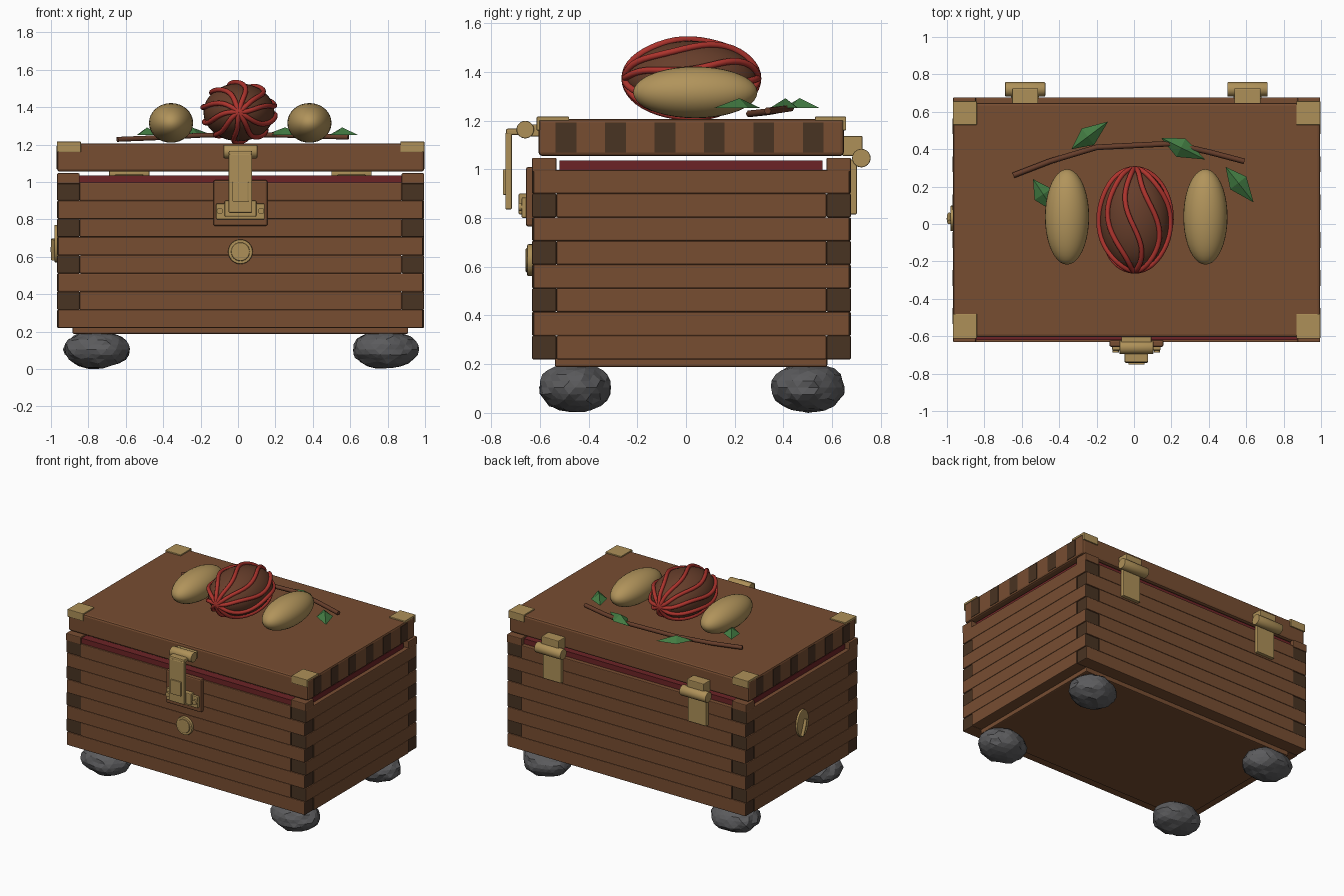
import bpy, bmesh, math, random
from mathutils import Vector, Matrix

if "Cube" in bpy.data.objects:
    bpy.data.objects.remove(bpy.data.objects["Cube"])

random.seed(4)


def mat(name, r, g, b):
    m = bpy.data.materials.new(name)
    m.diffuse_color = (r, g, b, 1)
    m.use_nodes = True
    m.node_tree.nodes["Principled BSDF"].inputs["Base Color"].default_value = m.diffuse_color
    return m


WOOD = mat("warm wood", 0.185, 0.075, 0.031)
END = mat("dark end grain", 0.066, 0.033, 0.016)
GOLD = mat("brass", 0.42, 0.28, 0.098)
TAN = mat("tan shell", 0.44, 0.295, 0.105)
NUT = mat("nut brown", 0.135, 0.048, 0.024)
RED = mat("bright red", 0.42, 0.034, 0.026)
LINER = mat("deep red", 0.15, 0.017, 0.019)
GREEN = mat("leaf green", 0.055, 0.20, 0.055)
ROCK = mat("grey stone", 0.105, 0.105, 0.11)


def finish(name, bm, mats, smooth=False):
    me = bpy.data.meshes.new(name)
    bm.to_mesh(me)
    bm.free()
    for m in mats:
        me.materials.append(m)
    if smooth:
        for p in me.polygons:
            p.use_smooth = True
    ob = bpy.data.objects.new(name, me)
    bpy.context.collection.objects.link(ob)
    return ob


def box(name, x, y, z, m, bevel=0.0, ends=None):
    """Box from (min, max) pairs; ends = axis whose end faces show end grain."""
    bm = bmesh.new()
    bmesh.ops.create_cube(bm, size=1)
    for v in bm.verts:
        v.co = Vector([(r[0] + r[1]) / 2 + c * (r[1] - r[0]) for c, r in zip(v.co, (x, y, z))])
    bm.normal_update()
    if ends is not None:
        for f in bm.faces:
            f.material_index = int(abs(f.normal[ends]) > 0.9)
    ob = finish(name, bm, [m, END] if ends is not None else [m])
    if bevel:
        b = ob.modifiers.new("Bevel", 'BEVEL')
        b.width, b.segments = bevel, 2
    return ob


def cyl(name, centre, r, length, axis, m, squash=1.0, bevel=0.0):
    """Smooth-sided cylinder along a world axis."""
    bm = bmesh.new()
    bmesh.ops.create_cone(bm, cap_ends=True, segments=24, radius1=r, radius2=r, depth=length)
    bmesh.ops.scale(bm, vec=(1, squash, 1), verts=bm.verts)
    turn = {'x': Matrix.Rotation(math.pi / 2, 3, 'Y'), 'y': Matrix.Rotation(math.pi / 2, 3, 'X')}[axis]
    bmesh.ops.transform(bm, matrix=turn.to_4x4(), verts=bm.verts)
    bmesh.ops.translate(bm, vec=centre, verts=bm.verts)
    for f in bm.faces:
        f.smooth = len(f.verts) == 4
    ob = finish(name, bm, [m])
    if bevel:
        b = ob.modifiers.new("Bevel", 'BEVEL')
        b.width, b.segments = bevel, 2
    return ob


def ellipsoid(name, centre, radii, m):
    bm = bmesh.new()
    bmesh.ops.create_uvsphere(bm, u_segments=32, v_segments=20, radius=1)
    for v in bm.verts:
        v.co = Vector([c + r * k for c, r, k in zip(centre, radii, (v.co.x, v.co.z, v.co.y))])
    bmesh.ops.recalc_face_normals(bm, faces=bm.faces)
    return finish(name, bm, [m], True)


def tube(name, pts, r, m, res=3):
    cu = bpy.data.curves.new(name, 'CURVE')
    cu.dimensions = '3D'
    cu.bevel_depth, cu.bevel_resolution, cu.use_fill_caps = r, res, True
    sp = cu.splines.new('POLY')
    sp.points.add(len(pts) - 1)
    for p, c in zip(sp.points, pts):
        p.co = (*c, 1)
    cu.materials.append(m)
    ob = bpy.data.objects.new(name, cu)
    bpy.context.collection.objects.link(ob)
    bpy.ops.object.select_all(action='DESELECT')
    bpy.context.view_layer.objects.active = ob
    ob.select_set(True)
    bpy.ops.object.convert(target='MESH')
    return bpy.context.object


# Chest walls: stacked boards with box joints
X0, X1, Y0, Y1, Z0, H = -0.967, 0.995, -0.632, 0.677, 0.22, 0.0972
TX, TY = 0.12, 0.10
for k in range(8):
    z = (Z0 + k * H, Z0 + (k + 1) * H)
    long_x = k % 2 == 0
    e = 0.006
    for y in ((Y0, Y0 + TY), (Y1 - TY, Y1)):
        x = (X0 + e, X1 - e) if long_x else (X0 + TX, X1 - TX)
        box("long_board", x, y, z, WOOD, 0.005, 0)
    for x in ((X0, X0 + TX), (X1 - TX, X1)):
        y = (Y0 + TY, Y1 - TY) if long_x else (Y0 + e, Y1 - e)
        box("side_board", x, y, z, WOOD, 0.005, 1)
for x in ((X0, X0 + TX), (X1 - TX, X1)):
    for y in ((Y0, Y0 + TY), (Y1 - TY, Y1)):
        box("corner_block", x, y, (0.99, 1.047), WOOD, 0.005)
box("base_panel", (-0.885, 0.91), (-0.538, 0.58), (0.188, 0.24), WOOD, 0.008)

# Red liner rim on top of the walls
for y in ((Y0 + 0.012, Y0 + 0.07), (Y1 - 0.09, Y1 - 0.03)):
    box("liner_long", (X0 + TX, X1 - TX), y, (0.99, 1.036), LINER)
for x in ((X0 + 0.03, X0 + 0.09), (X1 - 0.09, X1 - 0.03)):
    box("liner_side", x, (-0.52, 0.56), (0.99, 1.036), LINER)

# Lid with finger-joint ends and brass corners
box("lid", (X0, X1), (-0.605, 0.648), (1.055, 1.207), WOOD, 0.014)
for i in range(6):
    y = -0.535 + i * 0.203
    for x in (X0, X1):
        box("lid_joint", (x - 0.003, x + 0.003), (y, y + 0.085), (1.07, 1.193), END)
for x in ((X0 - 0.001, -0.84), (0.868, X1 + 0.001)):
    for y, lip in (((-0.61, -0.48), (-0.613, -0.60)), ((0.53, 0.655), (0.643, 0.657))):
        box("lid_corner_plate", x, y, (1.2, 1.216), GOLD, 0.003)
        box("lid_corner_lip", x, lip, (1.16, 1.216), GOLD, 0.003)

# Front clasp
CX = 0.013
box("clasp_backing", (CX - 0.145, CX + 0.145), (-0.657, -0.62), (0.765, 1.01), WOOD, 0.01)
box("clasp_base", (CX - 0.13, CX + 0.13), (-0.675, -0.65), (0.80, 0.885), GOLD, 0.006)
box("clasp_catch", (CX - 0.085, CX + 0.085), (-0.688, -0.65), (0.815, 0.9), GOLD, 0.006)
for s in (-1, 1):
    cyl("clasp_rivet", (CX + s * 0.11, -0.678, 0.845), 0.017, 0.02, 'y', GOLD)
box("clasp_strap", (CX - 0.063, CX + 0.063), (-0.742, -0.715), (0.835, 1.15), GOLD, 0.006)
box("clasp_bend", (CX - 0.063, CX + 0.063), (-0.74, -0.65), (1.14, 1.167), GOLD, 0.008)
box("clasp_tab", (CX - 0.043, CX + 0.043), (-0.752, -0.735), (0.895, 1.0), GOLD, 0.004)
cyl("clasp_barrel", (CX, -0.66, 1.163), 0.036, 0.18, 'x', GOLD, bevel=0.004)
box("clasp_mount", (CX - 0.08, CX + 0.08), (-0.66, -0.595), (1.135, 1.185), GOLD, 0.004)

# Round brass bosses on the front and left side
cyl("front_boss_rim", (CX, -0.638, 0.627), 0.066, 0.028, 'y', GOLD, bevel=0.006)
cyl("front_boss", (CX, -0.645, 0.627), 0.05, 0.028, 'y', GOLD, bevel=0.006)
cyl("side_plate", (-0.972, 0.03, 0.67), 0.1, 0.02, 'x', GOLD, 0.68, 0.005)
tube("side_pull", [(-0.987, 0.01, 0.695), (-0.99, 0.03, 0.64), (-0.987, 0.05, 0.585)], 0.012, GOLD)

# Rear hinges
for hx in (-0.582, 0.607):
    cyl("hinge_barrel", (hx, 0.72, 1.046), 0.038, 0.215, 'x', GOLD, bevel=0.004)
    box("hinge_lid_leaf", (hx - 0.07, hx + 0.07), (0.642, 0.725), (1.055, 1.137), GOLD, 0.005)
    box("hinge_wall_leaf", (hx - 0.075, hx + 0.075), (0.67, 0.702), (0.815, 1.04), GOLD, 0.005)

# Rough stone feet
for fx in (-0.757, 0.787):
    for fy in (-0.455, 0.502):
        bm = bmesh.new()
        bmesh.ops.create_icosphere(bm, subdivisions=3, radius=1)
        for v in bm.verts:
            n = v.co.copy()
            bump = random.uniform(0.94, 1.03) + 0.03 * math.sin(5 * n.x + fx * 9) * math.cos(4 * n.y + fy * 7)
            v.co = Vector((fx + 0.178 * n.x * bump, fy + 0.15 * n.y * bump,
                           max(0, 0.105 + 0.103 * n.z * bump)))
        finish("stone_foot", bm, [ROCK])

# Large nut wrapped in swirling red cords, with a smooth nut on each side
c, rad = (0.005, 0.022, 1.373), (0.19, 0.268, 0.155)
ellipsoid("large_nut", c, rad, NUT)
for i in range(10):
    pts = []
    for j in range(25):
        t = j / 24
        lat = math.pi * t
        phi = math.tau * i / 10 + 0.75 * t + 0.14 * math.sin(math.tau * t * 1.5 + i)
        s = math.sin(lat)
        pts.append((c[0] + (rad[0] + 0.006) * s * math.cos(phi), c[1] - (rad[1] + 0.006) * math.cos(lat),
                    c[2] + (rad[2] + 0.006) * s * math.sin(phi)))
    tube("nut_cord", pts, 0.0135, RED)
for nx in (-0.358, 0.382):
    ellipsoid("smooth_nut", (nx, 0.038, 1.316), (0.118, 0.255, 0.106), TAN)

# Twig and folded leaves lying on the lid
tube("twig", [(-0.645, 0.26, 1.228), (-0.45, 0.335, 1.236), (-0.2, 0.41, 1.25), (0.2, 0.43, 1.252),
              (0.4, 0.385, 1.245), (0.59, 0.335, 1.24)], 0.015, NUT, 1)


def leaf(a, b, z):
    a, b = Vector((*a, z)), Vector((*b, z))
    d = b - a
    side = Vector((-d.y, d.x, 0)).normalized() * 0.055
    mid = a.lerp(b, 0.45)
    bm = bmesh.new()
    rim = [bm.verts.new(p) for p in (a, mid - side, b, mid + side)]
    top = bm.verts.new(mid + Vector((0, 0, 0.04)))
    for i in range(4):
        bm.faces.new((rim[i], rim[(i + 1) % 4], top))
    bm.faces.new(rim[::-1])
    finish("leaf", bm, [GREEN])


leaf((-0.335, 0.40), (-0.138, 0.548), 1.252)
leaf((0.145, 0.46), (0.38, 0.345), 1.252)
leaf((0.49, 0.305), (0.64, 0.115), 1.252)
leaf((-0.54, 0.24), (-0.42, 0.06), 1.252)
